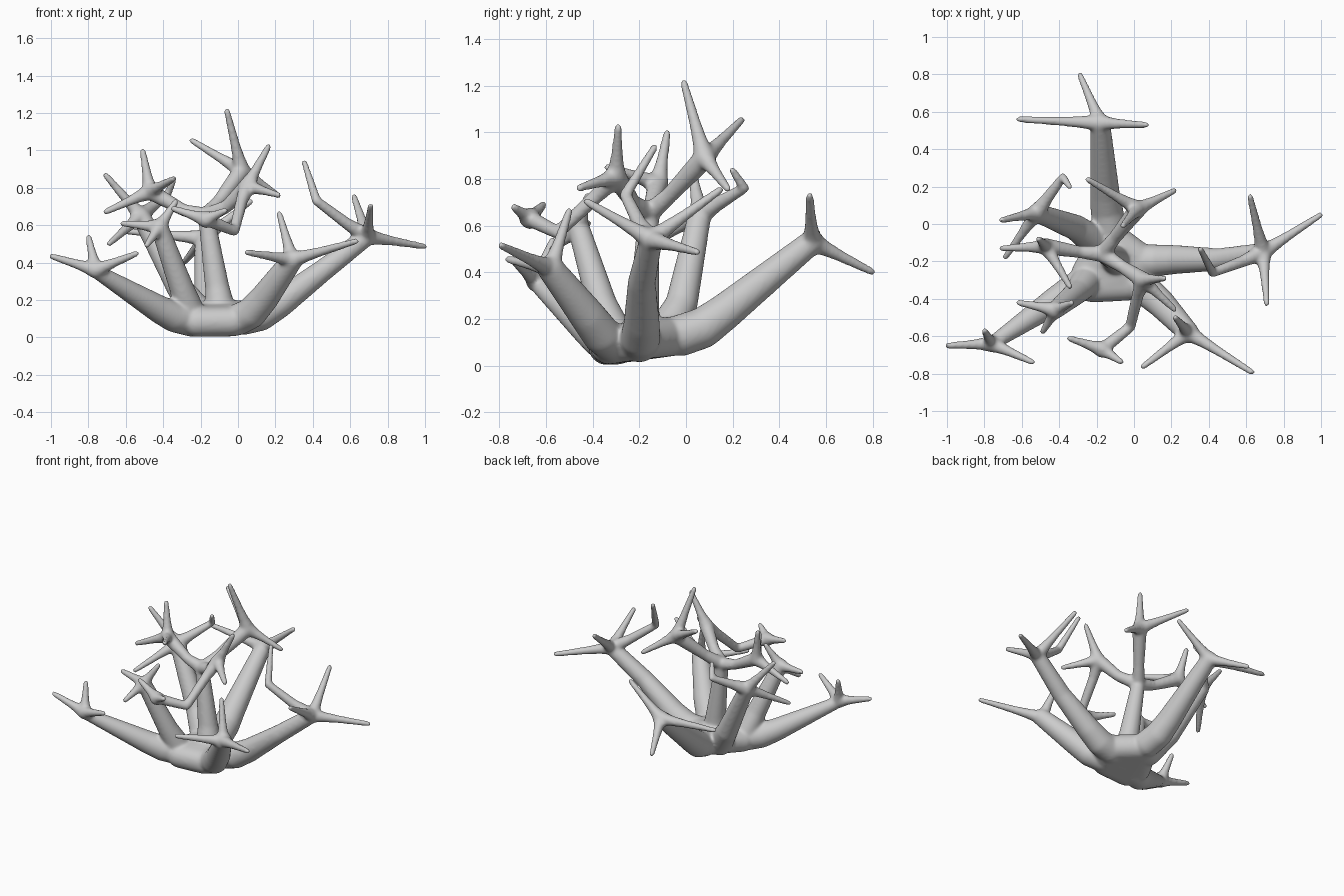
import bpy, bmesh
from mathutils import Vector

# unit ball points, reused for every hull
ball = bmesh.new()
bmesh.ops.create_icosphere(ball, subdivisions=3, radius=1.0)
unit = [v.co.copy() for v in ball.verts]
ball.free()

bm = bmesh.new()


def piece(balls):
    """Merge the convex hull of several (point, radius) balls into the whole."""
    tmp = bmesh.new()
    for p, r in balls:
        for c in unit:
            tmp.verts.new(Vector(p) + c * r)
    bmesh.ops.convex_hull(tmp, input=list(tmp.verts))
    loose = [v for v in tmp.verts if not v.link_faces]
    bmesh.ops.delete(tmp, geom=loose, context='VERTS')
    bmesh.ops.recalc_face_normals(tmp, faces=list(tmp.faces))
    me = bpy.data.meshes.new("tmp")
    tmp.to_mesh(me)
    tmp.free()
    bm.from_mesh(me)
    bpy.data.meshes.remove(me)


def limb(*nodes):
    """Tapered chain through (x, y, z, radius) nodes."""
    n = [(Vector(k[:3]), k[3]) for k in nodes]
    for a, b in zip(n, n[1:]):
        piece([a, b])


def spike(root, tip, r0=0.046, r1=0.0175):
    """Flared spike that thins quickly, then runs to a blunt tip."""
    a, b = Vector(root), Vector(tip)
    b = b - (b - a).normalized() * r1 * 0.3
    limb((*a, r0), (*a.lerp(b, 0.22), r0 * 0.72), (*a.lerp(b, 0.45), 0.026), (*b, r1))


# root mass: low, flat underneath, reaching towards the front
piece([((-0.22, -0.34, 0.082), 0.08), ((-0.03, -0.33, 0.085), 0.08),
       ((-0.26, -0.26, 0.09), 0.075), ((-0.14, -0.06, 0.125), 0.085),
       ((0.05, -0.2, 0.11), 0.085)])

# forks: junction -> spike tips
forks = {
    (-0.18, 0.54, 0.53): [(-0.29, 0.80, 0.40), (-0.62, 0.56, 0.57), (0.07, 0.53, 0.73)],
    (0.69, -0.15, 0.54): [(1.0, 0.05, 0.485), (0.62, 0.15, 0.755), (0.71, -0.43, 0.705)],
    (0.29, -0.58, 0.415): [(0.635, -0.795, 0.515), (0.045, -0.765, 0.455), (0.22, -0.50, 0.665)],
    (-0.76, -0.64, 0.36): [(-1.0, -0.65, 0.435), (-0.54, -0.74, 0.45), (-0.80, -0.57, 0.54)],
    (-0.52, 0.06, 0.65): [(-0.71, 0.02, 0.87), (-0.69, -0.18, 0.50)],
    (0.02, 0.08, 0.89): [(-0.06, -0.01, 1.215), (-0.25, 0.24, 1.055), (0.22, 0.18, 0.755)],
    (-0.47, -0.12, 0.78): [(-0.51, -0.08, 1.0), (-0.71, -0.13, 0.67), (-0.34, -0.34, 0.85)],
    (0.05, -0.30, 0.81): [(0.165, -0.29, 1.025), (0.22, -0.46, 0.76)],
    (-0.42, -0.46, 0.59): [(-0.62, -0.42, 0.61), (-0.49, -0.58, 0.49), (-0.33, -0.42, 0.73)],
    (-0.17, -0.67, 0.63): [(-0.35, -0.61, 0.69), (-0.065, -0.74, 0.68)],
}
for root, tips in forks.items():
    for tip in tips:
        spike(root, tip)

# outer spreading trunks
limb((-0.13, -0.02, 0.13, 0.09), (-0.145, 0.07, 0.16, 0.088), (-0.155, 0.16, 0.225, 0.08),
     (-0.18, 0.54, 0.53, 0.053))
limb((0.03, -0.2, 0.105, 0.092), (0.12, -0.195, 0.12, 0.086), (0.22, -0.19, 0.18, 0.078),
     (0.45, -0.19, 0.355, 0.06), (0.69, -0.15, 0.54, 0.05))
limb((0.0, -0.31, 0.095, 0.085), (0.07, -0.36, 0.13, 0.084), (0.14, -0.42, 0.21, 0.078),
     (0.29, -0.58, 0.415, 0.058))
limb((-0.24, -0.30, 0.092, 0.09), (-0.34, -0.36, 0.11, 0.083), (-0.42, -0.41, 0.15, 0.075),
     (-0.76, -0.64, 0.355, 0.038))

# upright trunks
limb((-0.2, -0.1, 0.12, 0.085), (-0.31, -0.02, 0.26, 0.07), (-0.52, 0.06, 0.65, 0.05))
limb((-0.09, -0.2, 0.11, 0.088), (-0.11, -0.18, 0.26, 0.066), (-0.17, -0.16, 0.65, 0.044))
limb((-0.25, -0.3, 0.11, 0.085), (-0.30, -0.36, 0.26, 0.066), (-0.42, -0.46, 0.59, 0.048))

# links from the middle trunk to the upper forks
limb((-0.17, -0.16, 0.65, 0.045), (-0.10, -0.07, 0.73, 0.036), (0.02, 0.08, 0.89, 0.048))
limb((-0.17, -0.16, 0.65, 0.045), (-0.29, -0.15, 0.68, 0.033), (-0.47, -0.12, 0.78, 0.045))
limb((-0.17, -0.16, 0.65, 0.045), (-0.06, -0.23, 0.70, 0.035), (0.05, -0.30, 0.81, 0.045))

# kinked twigs
limb((0.05, -0.30, 0.81, 0.045), (0.02, -0.38, 0.73, 0.033), (-0.02, -0.55, 0.57, 0.029),
     (-0.17, -0.67, 0.63, 0.036))
limb((0.69, -0.15, 0.54, 0.045), (0.58, -0.20, 0.61, 0.032), (0.42, -0.26, 0.73, 0.026),
     (0.355, -0.135, 0.935, 0.017))
limb((-0.52, 0.06, 0.65, 0.048), (-0.47, 0.13, 0.69, 0.033), (-0.38, 0.25, 0.76, 0.023),
     (-0.345, 0.20, 0.835, 0.017))

mesh = bpy.data.meshes.new("branching_body")
bm.to_mesh(mesh)
bm.free()
body = bpy.data.objects.new("branching_body", mesh)
bpy.context.collection.objects.link(body)

# fuse the pieces into one soft skin
fuse = body.modifiers.new("fuse", 'REMESH')
fuse.mode = 'VOXEL'
fuse.voxel_size = 0.009
fuse.use_smooth_shade = True
soft = body.modifiers.new("soften", 'SMOOTH')
soft.factor = 0.5
soft.iterations = 14
